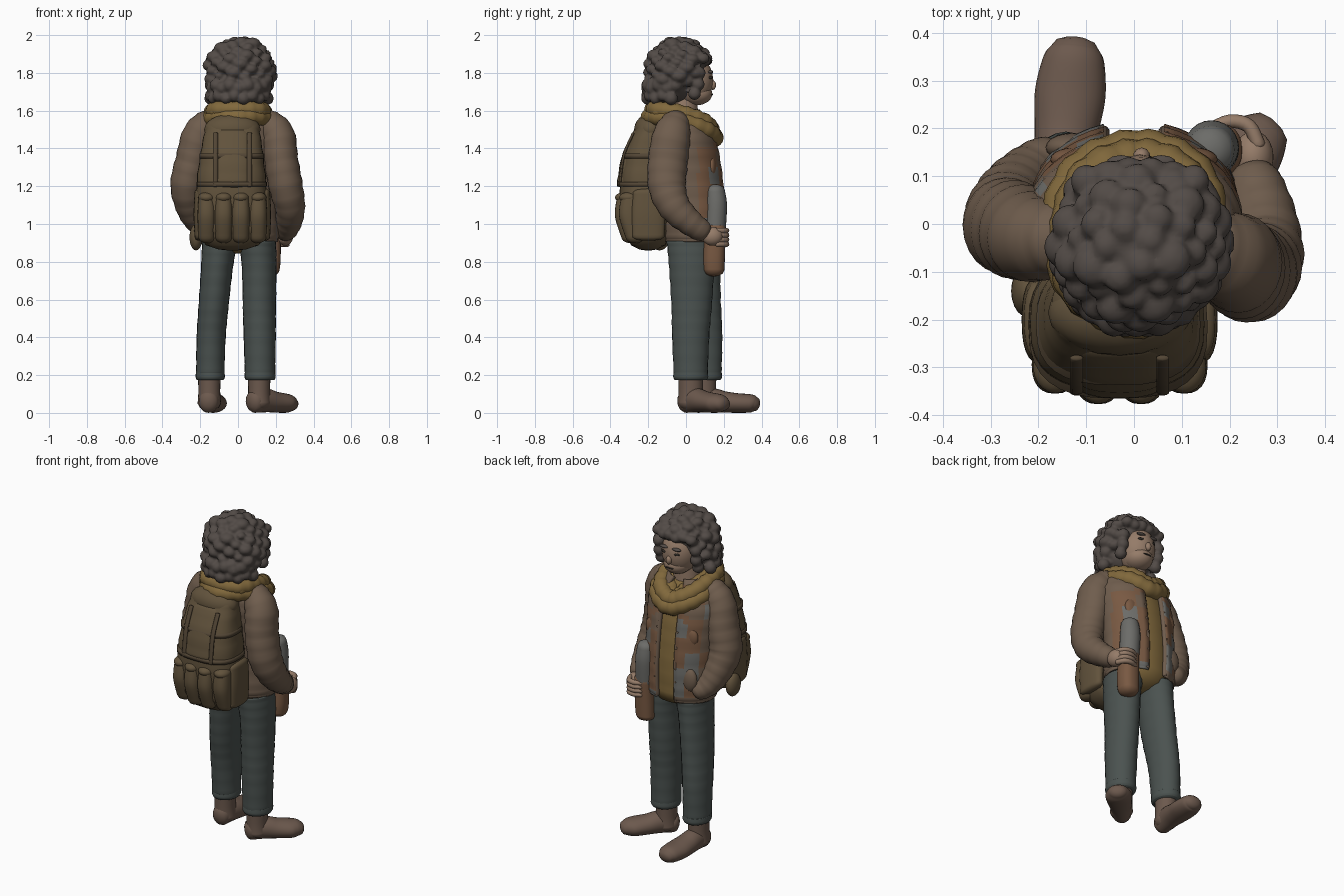
import bpy, bmesh, math, random
from mathutils import Vector as V

if "Cube" in bpy.data.objects:
    bpy.data.objects.remove(bpy.data.objects["Cube"])
random.seed(4)

def mat(name, *c):
    m = bpy.data.materials.new(name)
    m.diffuse_color = (*c, 1)
    m.use_nodes = True
    m.node_tree.nodes["Principled BSDF"].inputs["Base Color"].default_value = m.diffuse_color
    return m

HAIR, SKIN = mat("hair", .085, .07, .062), mat("skin", .30, .20, .14)
JACKET, RUST = mat("jacket", .16, .11, .075), mat("rust", .19, .10, .055)
BLUE, MUSTARD = mat("blue_grey", .15, .15, .14), mat("mustard", .22, .14, .045)
PANTS, PACK = mat("pants", .07, .085, .08), mat("pack", .12, .085, .045)
STRAP, BOOT = mat("strap", .085, .06, .035), mat("boot", .15, .10, .075)
DARK = mat("dark", .03, .025, .02)

def finish(name, bm, *mats):
    bmesh.ops.recalc_face_normals(bm, faces=bm.faces)
    me = bpy.data.meshes.new(name)
    bm.to_mesh(me)
    bm.free()
    for m in mats:
        me.materials.append(m)
    me.shade_smooth()
    ob = bpy.data.objects.new(name, me)
    bpy.context.collection.objects.link(ob)
    return ob

def spline(pts, steps, closed):
    """Catmull-Rom through (x, y, z, ra, rb) tuples."""
    n, out = len(pts), []
    get = lambda i: pts[i % n] if closed else pts[min(max(i, 0), n - 1)]
    for i in range(n if closed else n - 1):
        for t in (s / steps for s in range(steps)):
            out.append([.5 * (2*q + (r-p)*t + (2*p-5*q+4*r-w)*t*t + (3*q-p-3*r+w)*t**3)
                        for p, q, r, w in zip(*(get(i + k) for k in (-1, 0, 1, 2)))])
    return out if closed else out + [list(pts[-1])]

def sweep(name, pts, *mats, ref=(1, 0, 0), flat=False, closed=False, gap=0, e=2, n=24,
          steps=6, dome=True, wrinkle=0, floor=-1):
    """Elliptical section swept along a path; gap opens it at +y, e squares it off."""
    P = spline([p if len(p) == 5 else (*p, p[3]) for p in pts], steps, closed)
    K, rings = len(P), []
    for i, p in enumerate(P):
        a, b = (P[i-1], P[(i+1) % K]) if closed else (P[max(i-1, 0)], P[min(i+1, K-1)])
        t = V((0, 0, 1)) if flat else (V(b[:3]) - V(a[:3])).normalized()
        u = (V(ref) - t * t.dot(V(ref))).normalized()
        w = 1 + wrinkle * math.sin(i * 1.9)
        rings.append((V(p[:3]), u, t.cross(u), p[3]*w, p[4]*w, t))
    if dome and not closed:
        for end, sg in ((0, -1), (-1, 1)):
            c, u, v, ra, rb, t = rings[end]
            for d in (35, 65, 85):
                s, k = math.sin(math.radians(d)), math.cos(math.radians(d))
                r = (c + t * sg * s * min(ra, rb) * .6, u, v, ra*k, rb*k, t)
                rings.insert(0 if sg < 0 else len(rings), r)
    bm, rows = bmesh.new(), []
    for c, u, v, ra, rb, t in rings:
        row = []
        for j in range(n + bool(gap)):
            th = math.radians(90 + gap + (360 - 2*gap) * j / n)
            x, y = (math.copysign(abs(q) ** (2/e), q) for q in (math.cos(th), math.sin(th)))
            co = c + u*x*ra + v*y*rb
            co.z = max(co.z, floor)
            row.append(bm.verts.new(co))
        rows.append(row)
    L = len(rows)
    for i in range(L if closed else L - 1):
        A, B = rows[i], rows[(i+1) % L]
        for j in range(n):
            k = j + 1 if gap else (j + 1) % n
            bm.faces.new((A[j], A[k], B[k], B[j]))
    if not closed and not gap:
        bm.faces.new(rows[0])
        bm.faces.new(rows[-1])
    return finish(name, bm, *mats)

def lump(bm, c, r):
    for v in bmesh.ops.create_icosphere(bm, subdivisions=3 if max(r) > .05 else 2, radius=1)["verts"]:
        v.co = V(c) + V(p * q for p, q in zip(v.co, r))

def ball(name, c, r, m):
    bm = bmesh.new()
    lump(bm, c, r)
    return finish(name, bm, m)

# Legs and cuffs
sweep("hips", [(0, .04, .89, .175, .12), (0, .04, .93, .188, .13), (0, .04, 1, .185, .13)], PANTS, flat=True, dome=False)
legs = {"left": [(-.095, .05, .91, .095, .13), (-.11, .055, .78, .085, .125), (-.128, .07, .58, .08, .115),
                 (-.142, .09, .4, .077, .102), (-.147, .1, .2, .075, .088)],
        "right": [(.1, .025, .91, .1, .128), (.112, .03, .78, .092, .12), (.113, .03, .58, .088, .108),
                  (.115, .025, .4, .085, .098), (.117, .025, .2, .08, .09)]}
for side, pts in legs.items():
    sweep(side + "_trouser_leg", pts, PANTS, flat=True, steps=8, wrinkle=.012)
    x, y, z, a, b = pts[-1]
    sweep(side + "_cuff", [(x, y, h, a*k, b*k) for h, k in ((.175, .95), (.19, 1.03), (.215, 1.01))],
          PANTS, flat=True, dome=False)

# Boots
for side, x, y, ang, ln in (("left", -.152, .095, 84, .25), ("right", .112, .025, 45, .215)):
    dx, dy = math.cos(math.radians(ang)), math.sin(math.radians(ang))
    at = lambda s: (x + dx*s, y + dy*s)
    sweep(side + "_boot_ankle", [(x, y, .05, .062, .066), (x, y, .11, .058, .064), (x, y, .2, .06, .066)], BOOT, flat=True)
    sweep(side + "_boot_foot", [(*at(-.04), .06, .06, .052), (*at(.04), .067, .064, .06), (*at(.11), .058, .056, .068),
                                (*at(.18), .052, .052, .074), (*at(ln), .05, .048, .064), (*at(ln + .025), .046, .038, .05)],
          BOOT, ref=(0, 0, 1), floor=0)

# Sweater and open jacket with random colour patches on the front
sweep("sweater", [(0, .045, .93, .18, .145), (0, .045, 1.1, .185, .145), (0, .025, 1.3, .185, .145),
                  (0, .0, 1.45, .17, .14), (0, -.01, 1.55, .11, .09)], MUSTARD, flat=True, wrinkle=.008)
jacket = sweep("jacket", [(0, .045, .91, .2, .15), (0, .045, .96, .208, .16), (0, .045, 1.12, .205, .158),
                          (0, .025, 1.3, .21, .16), (0, 0, 1.45, .215, .155), (0, -.02, 1.54, .18, .13),
                          (0, -.03, 1.6, .11, .1)], JACKET, RUST, BLUE, flat=True, gap=17, n=40, dome=False, wrinkle=.012)
cells = {}
for p in jacket.data.polygons:
    if p.center.y > .06:
        key = (round(p.center.x / .07), round(p.center.z / .09))
        p.material_index = cells.setdefault(key, random.choice((0, 0, 1, 1, 2)))
s = jacket.modifiers.new("thickness", "SOLIDIFY")
s.thickness, s.offset = .02, 0
for sx in (-1, 1):
    sweep("jacket_edge", [(sx*.065, .188, .92, .014), (sx*.065, .192, 1.1, .014), (sx*.065, .172, 1.3, .014),
                          (sx*.065, .145, 1.45, .014)], JACKET, n=10)
    ball("jacket_pocket", (sx*.13, .16, 1.05), (.055, .03, .075), JACKET)
    ball("chest_pocket", (sx*.125, .135, 1.3), (.05, .025, .06), RUST)

# Arms and hands
sweep("right_sleeve", [(.15, -.05, 1.54, .075), (.21, -.075, 1.47, .09, .1), (.228, -.095, 1.34, .09, .105),
                       (.253, -.1, 1.2, .09, .1), (.275, -.06, 1.09, .08, .085), (.268, .02, 1.01, .07),
                       (.25, .09, .96, .058)], JACKET, wrinkle=.025)
sweep("left_sleeve", [(-.15, -.03, 1.54, .075), (-.205, -.03, 1.47, .09), (-.24, -.015, 1.34, .09, .1),
                      (-.268, 0, 1.21, .09, .1), (-.255, .05, 1.1, .078, .085), (-.22, .1, 1.02, .066),
                      (-.18, .14, .98, .05)], JACKET, wrinkle=.025)
ball("right_palm", (.25, .14, .935), (.042, .055, .05), SKIN)
for z in (.965, .941, .917, .893):
    sweep("right_finger", [(.26, .165, z, .015), (.24, .205, z, .015), (.2, .215, z, .014), (.16, .2, z, .012)],
          SKIN, ref=(0, 0, 1), n=10, steps=4)

# Flask held upright in the right hand
sweep("flask_body", [(.165, .148, .755, .055), (.168, .148, .82, .058), (.17, .155, .98, .056)], RUST, flat=True, e=2.4)
sweep("flask_top", [(.165, .155, .96, .055), (.162, .16, 1.1, .057), (.16, .155, 1.18, .05)], BLUE, flat=True)

# Head
sweep("neck", [(0, -.02, 1.5, .085), (0, -.01, 1.7, .07)], SKIN, flat=True)
for part, c, r, m in (("face", (.012, .03, 1.76), (.105, .115, .135), SKIN), ("jaw", (.015, .055, 1.69), (.08, .085, .062), SKIN),
                      ("nose", (.016, .142, 1.735), (.018, .018, .026), SKIN), ("mouth", (.017, .136, 1.685), (.028, .008, .005), DARK)):
    ball(part, c, r, m)
for sx in (-1, 1):
    ball("eye", (.015 + sx*.04, .126, 1.775), (.02, .014, .009), DARK)
    ball("eyebrow", (.015 + sx*.042, .13, 1.805), (.03, .014, .009), HAIR)

# Curly hair: crown, hanging locks and fringe fused into one surface
bm = bmesh.new()
lump(bm, (.012, -.035, 1.83), (.155, .145, .15))
lump(bm, (0, -.075, 1.73), (.155, .125, .1))
for i in range(90):
    z = 1 - 2 * (i + .5) / 90
    q, th = math.sqrt(1 - z*z), i * 2.39996
    x, y, r = q * math.cos(th), q * math.sin(th), random.uniform(.026, .048)
    if z > -.9 and not (y > .3 and z < .2 and abs(x) < .8):
        lump(bm, (.012 + x*.158, -.035 + y*.15 + .04*min(z, 0), 1.818 + z*.155), (r, r, r*.75))
for i in range(22):
    th, r = math.radians(171 + 18 * (i % 11) + 9 * (i // 11)), random.uniform(.03, .04)
    lump(bm, (.005 + .15*math.cos(th), -.055 + .15*math.sin(th), 1.665 + .055*(i // 11) + .015*(i % 2)), (r, r, r))
for x in (-.115, .135):
    for y, z in ((.07, 1.8), (.065, 1.74), (.045, 1.69)):
        lump(bm, (x, y, z), (.035, .035, .035))
for i in range(6):
    lump(bm, (-.1 + i*.045, .11 - .008*abs(i - 2.5), 1.865 + .012*(i % 2)), (.034, .036, .03))
fuse = finish("hair", bm, HAIR).modifiers.new("fuse", "REMESH")
fuse.mode, fuse.voxel_size, fuse.use_smooth_shade = "VOXEL", .009, True

# Scarf: lumpy tilted loops, the innermost tucked under the chin
for dz, g in ((0, -.01), (-.04, .01), (-.01, -.06)):
    sweep("scarf_loop", [(0, -.185 - g, 1.605 + dz, .044), (.11, -.14, 1.605 + dz, .044), (.145 + g, -.02, 1.585 + dz, .044),
                         (.11 + g, .1 + g/2, 1.54 + dz, .046), (.01, .14 + g, 1.495 + dz, .048), (-.1 - g, .1 + g/2, 1.54 + dz, .046),
                         (-.145 - g, -.02, 1.585 + dz, .044), (-.11, -.14, 1.605 + dz, .044)], MUSTARD,
          ref=(0, 0, 1), closed=True, wrinkle=.07, n=16, steps=8)

# Backpack body, lid, flap and pockets
sweep("pack_body", [(-.03, -.2, .925, .17, .11), (-.03, -.21, 1, .185, .13), (-.035, -.21, 1.2, .185, .14),
                    (-.033, -.2, 1.38, .165, .12), (-.03, -.175, 1.52, .14, .085)], PACK, flat=True, e=2.7, n=32, wrinkle=.012)
ball("pack_lid", (-.03, -.185, 1.5), (.15, .09, .085), PACK)
sweep("pack_flap", [(-.03, -.295, 1.22, .11, .07), (-.03, -.28, 1.36, .105, .06), (-.03, -.235, 1.48, .1, .05)],
      PACK, flat=True, e=2.6, wrinkle=.02)
for i in range(4):
    x, y = -.165 + i * .09, -.322 + .022 * abs(i - 1.5)
    sweep("pack_pocket", [(x, y + .02, .925, .044, .05), (x, y - .005, 1.04, .049, .06), (x, y, 1.14, .044, .055)],
          PACK, flat=True, e=2.4)
    ball("pocket_flap", (x, y - .01, 1.14), (.046, .055, .03), PACK)
for x in (-.2, .14):
    sweep("pack_side_pocket", [(x, -.2, .93, .03, .085), (x, -.2, 1.05, .035, .09), (x, -.2, 1.17, .03, .08)],
          PACK, flat=True, e=2.4)
ball("hanging_pouch", (-.222, -.14, .93), (.035, .055, .07), PACK)

# Pack straps
for z, y, ry, rx in ((1.21, -.215, .15, .187), (1.36, -.21, .127, .172)):
    sweep("pack_band", [(-.033, y, z - .012, rx, ry), (-.033, y, z + .012, rx, ry)], STRAP,
          flat=True, e=2.7, n=32, dome=False, steps=1)
for x in (-.12, .06):
    sweep("pack_strap", [(x, -.352, 1.2, .014, .007), (x, -.33, 1.36, .014, .007), (x, -.28, 1.48, .014, .007)], STRAP, n=10)
